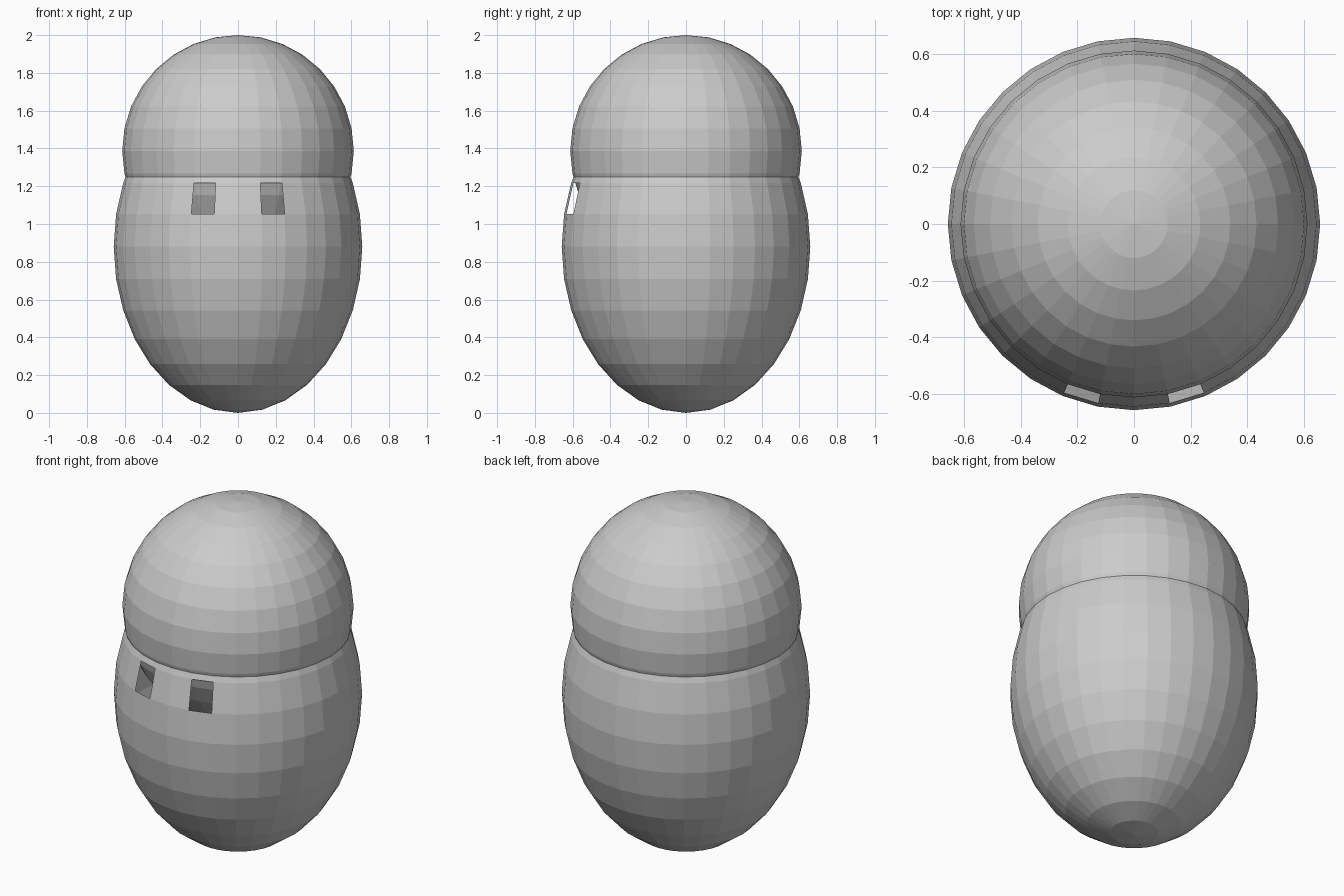
import bpy
import bmesh
from mathutils import Matrix

if "Cube" in bpy.data.objects:
    bpy.data.objects.remove(bpy.data.objects["Cube"])


def ball(name, centre_z, radius, height):
    """Flat-shaded 32 x 16 sphere, stretched along z."""
    bm = bmesh.new()
    bmesh.ops.create_uvsphere(bm, u_segments=32, v_segments=16, radius=1)
    bmesh.ops.transform(
        bm, verts=bm.verts,
        matrix=Matrix.Translation((0, 0, centre_z)) @ Matrix.Diagonal((radius, radius, height, 1)))
    mesh = bpy.data.meshes.new(name)
    obj = bpy.data.objects.new(name, mesh)
    bpy.context.collection.objects.link(obj)
    return bm, obj


# Hollow egg-shaped body with two eye openings, one face each
bm, body = ball("body", 0.88, 0.658, 0.88)
eyes = []
for f in bm.faces:
    c = f.calc_center_median()
    if c.y < -0.5 and 0.12 < abs(c.x) < 0.24 and 1.07 < c.z < 1.2:
        eyes.append(f)
bmesh.ops.delete(bm, geom=eyes, context='FACES')
bm.to_mesh(body.data)
bm.free()

# Round cap, its lower half sunk inside the body
bm, cap = ball("cap", 1.387, 0.613, 0.613)
bm.to_mesh(cap.data)
bm.free()
